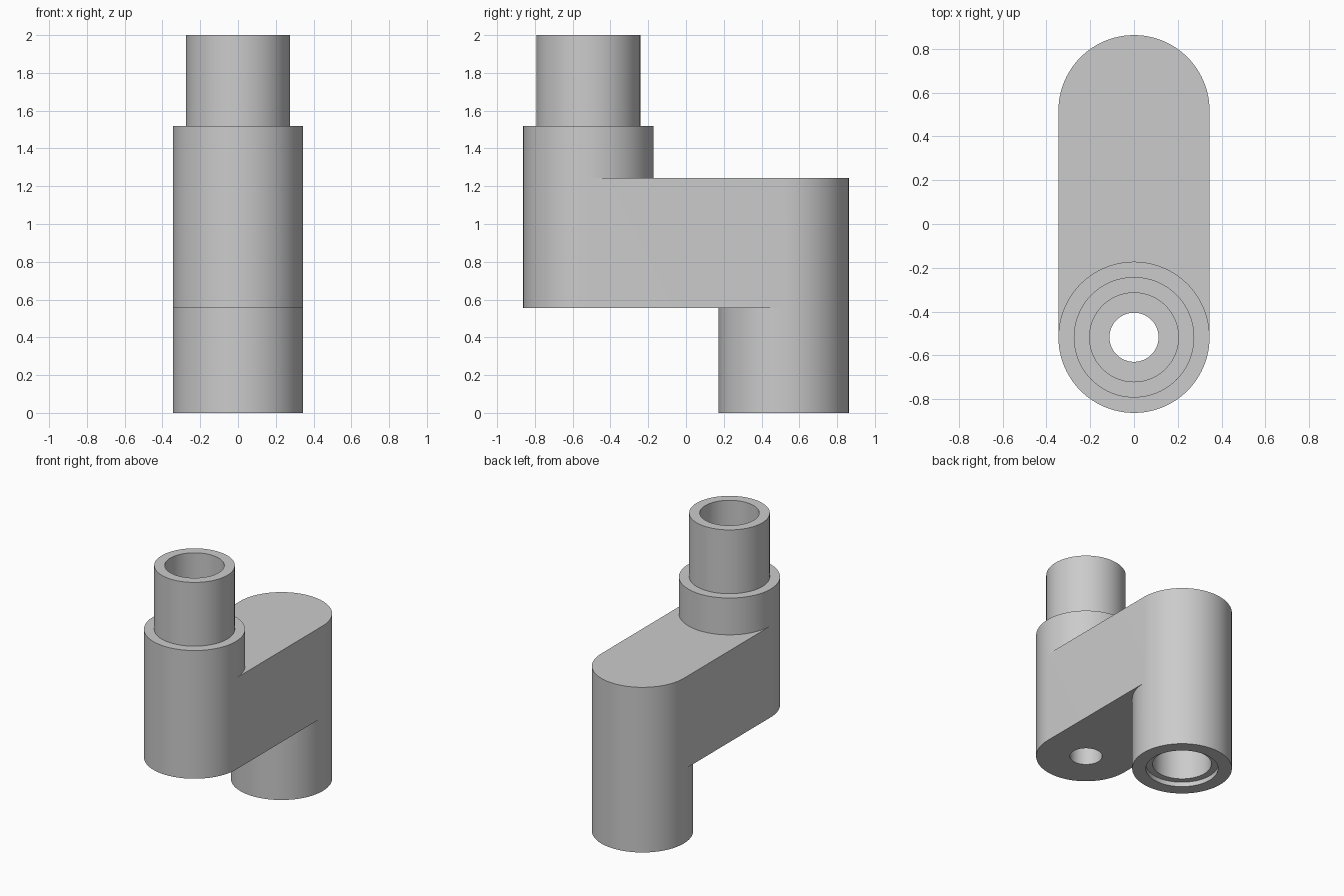
import bpy
import bmesh
from math import cos, sin, pi, radians

cube = bpy.data.objects.get("Cube")
if cube:
    bpy.data.objects.remove(cube, do_unlink=True)

HALF = 48                      # segments per half circle
OFFSET = 0.517                 # distance of each bore axis from the centre
RADIUS = 0.345
ARM_LOW, ARM_HIGH = 0.555, 1.243

bm = bmesh.new()


def arc(y, radius, start, steps=HALF):
    """Points along a circle around the axis at y, counterclockwise."""
    angles = [start + pi * i / HALF for i in range(steps + 1)]
    return [(radius * cos(a), y + radius * sin(a)) for a in angles]


def face(points):
    bm.faces.new([bm.verts.new(p) for p in points])


def wall(path, low, high):
    """Upright strip of quads along an open path."""
    for (ax, ay), (bx, by) in zip(path, path[1:]):
        face([(ax, ay, low), (bx, by, low), (bx, by, high), (ax, ay, high)])


def lathe(y, profile):
    """Revolve a radius and height profile around the axis at y."""
    for (r0, z0), (r1, z1) in zip(profile, profile[1:]):
        a = arc(y, r0, 0, 2 * HALF)
        b = arc(y, r1, 0, 2 * HALF)
        for i in range(2 * HALF):
            corners = [(*a[i], z0), (*a[i + 1], z0)]
            corners += [(*b[i + 1], z1), (*b[i], z1)] if r1 else [(0, y, z1)]
            face(corners)


# Outer wall of the arm, rounded at both ends
rear_end = arc(OFFSET, RADIUS, 0)
front_end = arc(-OFFSET, RADIUS, pi)
outline = rear_end + front_end
wall(outline + outline[:1], ARM_LOW, ARM_HIGH)

# Arm top and underside, each cut around the post that leaves it
front_inner = arc(-OFFSET, RADIUS, 0)
rear_inner = arc(OFFSET, RADIUS, pi)
face([(x, y, ARM_HIGH) for x, y in rear_end + front_inner[::-1]])
face([(x, y, ARM_LOW) for x, y in front_inner + rear_inner])

# Front post: collar, tube, wide bore and narrow through hole
lathe(-OFFSET, [(RADIUS, ARM_HIGH), (RADIUS, 1.52), (0.275, 1.52), (0.275, 2),
                (0.203, 2), (0.203, 0.9), (0.112, 0.9), (0.112, ARM_LOW),
                (RADIUS, ARM_LOW)])

# Rear post: stepped blind socket, open at the bottom
lathe(OFFSET, [(RADIUS, ARM_LOW), (RADIUS, 0), (0.25, 0), (0.25, 0.035),
               (0.203, 0.035), (0.203, 0.9), (0, 0.9)])

# Weld into one solid
bmesh.ops.remove_doubles(bm, verts=bm.verts, dist=0.0005)
bmesh.ops.recalc_face_normals(bm, faces=bm.faces)
mesh = bpy.data.meshes.new("offset_connector")
bm.to_mesh(mesh)
bm.free()

connector = bpy.data.objects.new("offset_connector", mesh)
bpy.context.collection.objects.link(connector)

# Plain grey material
grey = bpy.data.materials.new("light_grey")
grey.use_nodes = True
color = (0.6, 0.6, 0.6, 1)
grey.diffuse_color = color
grey.node_tree.nodes["Principled BSDF"].inputs["Base Color"].default_value = color
mesh.materials.append(grey)

bpy.ops.object.select_all(action="DESELECT")
connector.select_set(True)
bpy.context.view_layer.objects.active = connector
bpy.ops.object.shade_smooth_by_angle(angle=radians(30))
